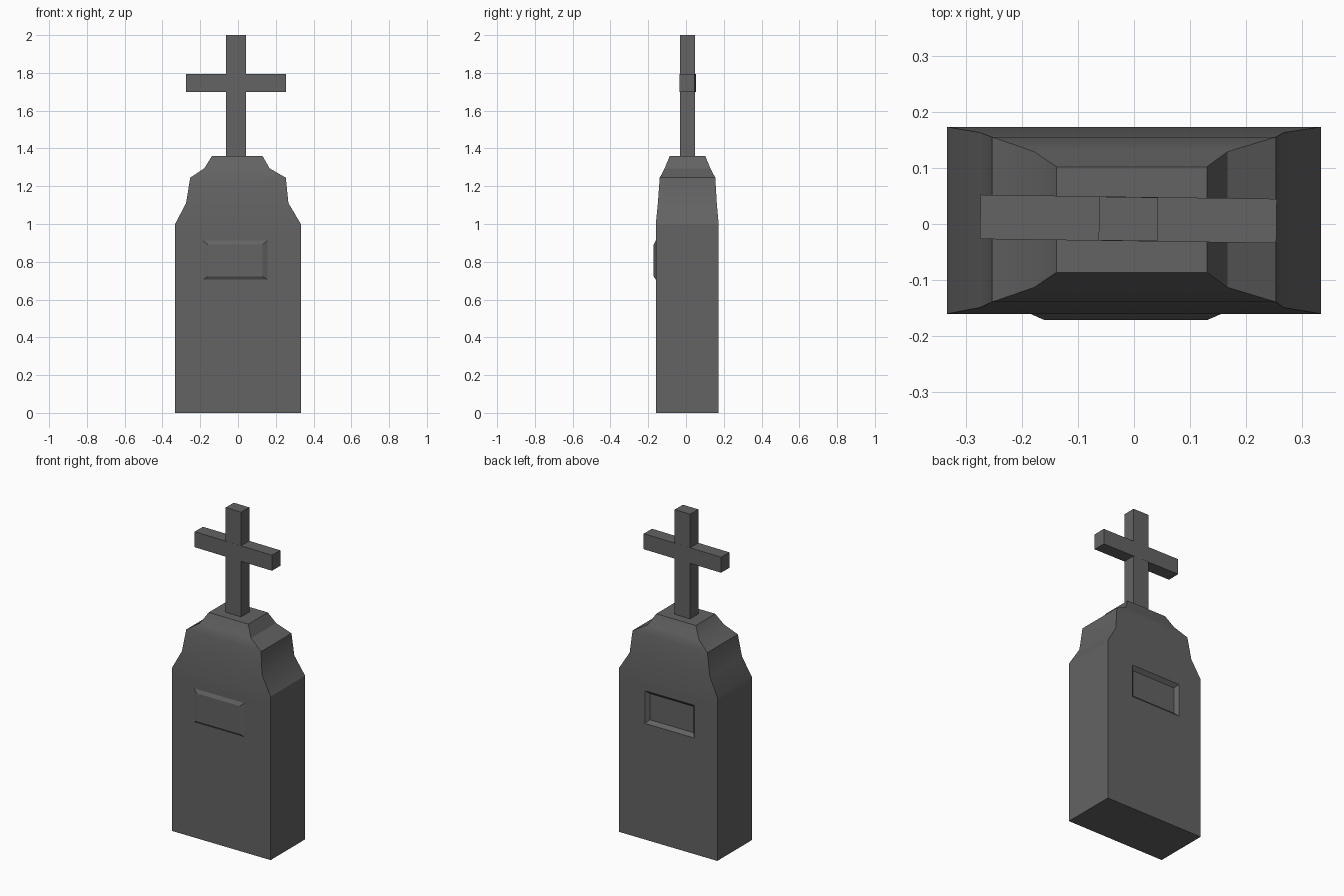
import bpy, bmesh, math

if "Cube" in bpy.data.objects:
    bpy.data.objects.remove(bpy.data.objects["Cube"])

stone = bpy.data.materials.new("dark_grey_stone")
stone.diffuse_color = (0.125, 0.125, 0.125, 1)
stone.use_nodes = True
stone.node_tree.nodes["Principled BSDF"].inputs["Base Color"].default_value = stone.diffuse_color


def loft(name, rings):
    """Closed solid through a stack of four-corner rings."""
    bm = bmesh.new()
    loops = [[bm.verts.new(p) for p in r] for r in rings]
    for a, b in zip(loops, loops[1:]):
        for i in range(4):
            j = (i + 1) % 4
            bm.faces.new((a[i], a[j], b[j], b[i]))
    bm.faces.new(loops[0][::-1])
    bm.faces.new(loops[-1])
    bmesh.ops.recalc_face_normals(bm, faces=bm.faces)
    me = bpy.data.meshes.new(name)
    bm.to_mesh(me)
    bm.free()
    me.materials.append(stone)
    ob = bpy.data.objects.new(name, me)
    bpy.context.collection.objects.link(ob)
    return ob


def ring_z(z, x0, x1, y0, y1):
    return [(x0, y0, z), (x1, y0, z), (x1, y1, z), (x0, y1, z)]


def ring_y(y, x0, x1, z0, z1):
    return [(x0, y, z0), (x1, y, z0), (x1, y, z1), (x0, y, z1)]


# Slab with stepped, tapering shoulders
body = loft("headstone", [ring_z(*r) for r in (
    (0, -.333, .333, -.160, .173),
    (.94, -.333, .333, -.160, .173),
    (1.0, -.333, .333, -.160, .173),
    (1.11, -.275, .267, -.149, .163),
    (1.245, -.253, .253, -.139, .155),
    (1.295, -.178, .167, -.113, .129),
    (1.36, -.138, .130, -.086, .102))])

# Sunken panel on the back
cutter = loft("recess_cutter", [
    ring_y(.153, -.158, .137, .73, .89),
    ring_y(.193, -.198, .177, .69, .93)])
cutter.hide_render = True
mod = body.modifiers.new("recess", 'BOOLEAN')
mod.operation = 'DIFFERENCE'
mod.solver = 'EXACT'
mod.object = cutter
bpy.context.view_layer.objects.active = body
body.select_set(True)
bpy.ops.object.modifier_apply(modifier=mod.name)
bpy.data.objects.remove(cutter)
bpy.ops.object.shade_smooth_by_angle(angle=math.radians(30))

# Raised plaque on the front
loft("plaque", [
    ring_y(-.155, -.185, .156, .705, .912),
    ring_y(-.160, -.185, .156, .705, .912),
    ring_y(-.171, -.160, .131, .722, .892)])

# Cross, turned very slightly about z
post = loft("cross_post", [ring_z(z, -.0525, .0525, -.039, .039) for z in (1.34, 2.0)])
arms = loft("cross_arms", [ring_z(z, -.264, .264, -.0395, .0395) for z in (1.7, 1.795)])
for ob in (post, arms):
    ob.location = (-.010, .009, 0)
    ob.rotation_euler.z = math.radians(-.8)
